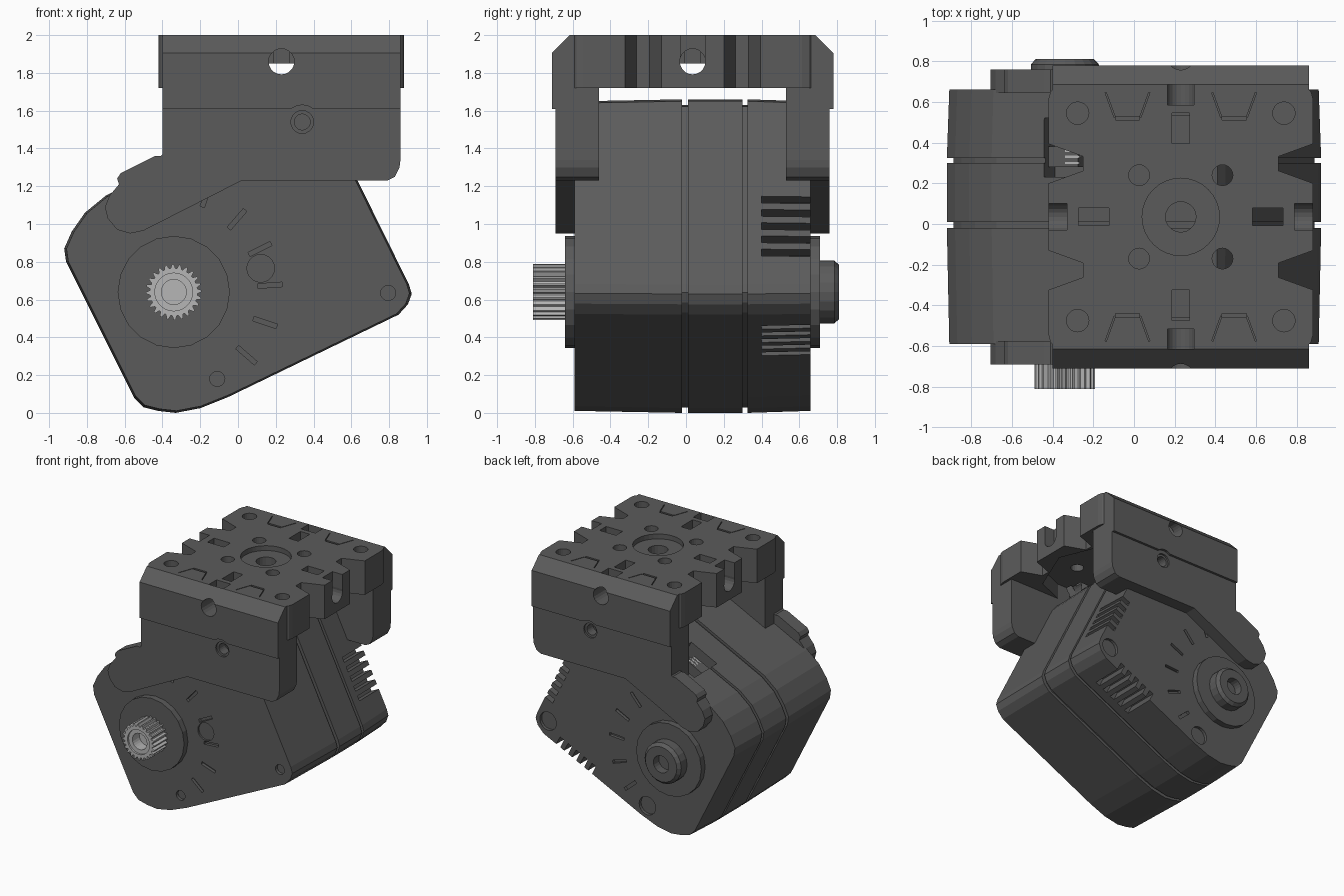
import bpy, bmesh
from math import sin, cos, pi, radians, atan2
from mathutils import Matrix, Vector

if "Cube" in bpy.data.objects:
    bpy.data.objects.remove(bpy.data.objects["Cube"])

MID = 0.035              # middle plane in y
CX = 0.23                # bracket centre in x
TILT = radians(26.3)     # lean of the motor case
AXLE = (-0.34, 0.64)     # output shaft, x and z


def material(name, value):
    m = bpy.data.materials.new(name)
    m.use_nodes = True
    m.diffuse_color = (value, value, value, 1)
    m.node_tree.nodes["Principled BSDF"].inputs["Base Color"].default_value = (value, value, value, 1)
    return m


dark = material("dark grey plastic", 0.105)
steel = material("light grey metal", 0.47)


def box(bm, c, size, ry=0.0, rz=0.0):
    m = (Matrix.Translation(c) @ Matrix.Rotation(rz, 4, 'Z')
         @ Matrix.Rotation(-ry, 4, 'Y') @ Matrix.Diagonal((*size, 1)))
    bmesh.ops.create_cube(bm, size=1, matrix=m)


def cyl(bm, c, r, depth, axis='Y', n=20, r2=None):
    turn = {'X': Matrix.Rotation(pi / 2, 4, 'Y'), 'Y': Matrix.Rotation(pi / 2, 4, 'X'),
            'Z': Matrix.Identity(4)}[axis]
    bmesh.ops.create_cone(bm, cap_ends=True, segments=n, radius1=r, radius2=r if r2 is None else r2,
                          depth=depth, matrix=Matrix.Translation(c) @ turn)


def prism(bm, pts, sections, axis='Y', centre=(0, 0)):
    """Sweep an outline along an axis; each section is (position, scale)."""
    order = {'Y': lambda a, b, t: (a, t, b), 'X': lambda a, b, t: (t, a, b),
             'Z': lambda a, b, t: (a, b, t)}[axis]
    u, v = centre
    rings = [[bm.verts.new(order(u + (a - u) * s, v + (b - v) * s, t)) for a, b in pts]
             for t, s in sections]
    n = len(pts)
    for r1, r2 in zip(rings, rings[1:]):
        for i in range(n):
            bm.faces.new((r1[i], r1[(i + 1) % n], r2[(i + 1) % n], r2[i]))
    bm.faces.new(rings[0])
    bm.faces.new(rings[-1])


def make(name, bm, mat=dark):
    bmesh.ops.recalc_face_normals(bm, faces=bm.faces[:])
    mesh = bpy.data.meshes.new(name)
    bm.to_mesh(mesh)
    bm.free()
    mesh.materials.append(mat)
    ob = bpy.data.objects.new(name, mesh)
    bpy.context.scene.collection.objects.link(ob)
    return ob


def cut(ob, bm):
    """Carve the cutter shapes out of a part, then drop the cutter."""
    tool = make("cutter", bm, ob.data.materials[0])
    tool.hide_render = True
    mod = ob.modifiers.new("cut", 'BOOLEAN')
    mod.operation, mod.solver, mod.use_self, mod.object = 'DIFFERENCE', 'EXACT', True, tool
    bpy.context.view_layer.update()
    done = bpy.data.meshes.new_from_object(ob.evaluated_get(bpy.context.evaluated_depsgraph_get()))
    ob.modifiers.clear()
    ob.data = done
    bpy.data.objects.remove(tool)


# Motor case: leaning outline with two seams round it
case_outline = [(-0.05, 0.085), (0.85, 0.52), (0.9, 0.575), (0.92, 0.63), (0.905, 0.68),
                (0.45, 1.6), (0.41, 1.65), (0.35, 1.66), (0.28, 1.63), (-0.7, 1.15),
                (-0.81, 1.06), (-0.88, 0.96), (-0.92, 0.87), (-0.91, 0.8), (-0.55, 0.08),
                (-0.5, 0.03), (-0.42, 0.01), (-0.33, 0), (-0.2, 0.025)]
bm = bmesh.new()
prism(bm, case_outline,
      [(-0.59, 0.987), (-0.02, 1), (-0.02, 0.965), (0.01, 0.965), (0.01, 1), (0.3, 1),
       (0.3, 0.965), (0.325, 0.965), (0.325, 1), (0.66, 0.987)], centre=(0, 0.83))
case = make("motor_case", bm)

# Carved marks on the case
bm = bmesh.new()
for face in (-0.59, 0.66):
    for i in range(6):
        a = radians(71.5 - 22.5 * i)
        length = 0.07 if i == 0 else 0.13
        box(bm, (AXLE[0] + 0.51 * cos(a), face, AXLE[1] + 0.51 * sin(a)), (length, 0.05, 0.024), a)
    r = 0.04 if face < 0 else 0.075
    for x, z in ((0.795, 0.635), (-0.11, 0.18)):
        cyl(bm, (x, face, z), r, 0.05)
cyl(bm, (0.12, -0.59, 0.765), 0.073, 0.03)
for i in range(5):
    # cooling slots on the two edges beside the right corner
    z = 0.85 + 0.07 * i
    box(bm, (0.905 - (z - 0.68) * 0.4946, 0.55, z), (0.17, 0.3, 0.04), TILT)
    z = 0.31 + 0.035 * i
    box(bm, (-0.05 + (z - 0.085) / 0.483, 0.55, z), (0.04, 0.3, 0.17), TILT)
box(bm, (-0.32, 0.375, 1.32), (0.26, 0.29, 0.22), TILT)
cut(case, bm)

# Plug socket in the top recess
bm = bmesh.new()
box(bm, (-0.33, 0.33, 1.24), (0.16, 0.1, 0.08), TILT)
make("plug_socket", bm)
bm = bmesh.new()
for i in range(3):
    box(bm, (-0.3, 0.3 + 0.03 * i, 1.29), (0.08, 0.012, 0.02), TILT)
make("plug_pins", bm, steel)

# Bearing rings and rear hub
for name, y in (("front_ring", -0.605), ("rear_ring", 0.675)):
    bm = bmesh.new()
    cyl(bm, (AXLE[0], y, AXLE[1]), 0.297, 0.07, n=20)
    make(name, bm)
bm = bmesh.new()
circle = [(AXLE[0] + 0.167 * cos(i * pi / 10), AXLE[1] + 0.167 * sin(i * pi / 10)) for i in range(20)]
prism(bm, circle, [(0.7, 1), (0.785, 1), (0.81, 0.86)], centre=AXLE)
hub = make("rear_hub", bm)
bm = bmesh.new()
cyl(bm, (AXLE[0], 0.81, AXLE[1]), 0.07, 0.14)
cut(hub, bm)

# Splined output shaft
bm = bmesh.new()
TEETH = 24
spline = []
for i in range(TEETH * 4):
    r = 0.148 if i % 4 < 2 else 0.126
    a = 2 * pi * i / (TEETH * 4)
    spline.append((AXLE[0] + r * cos(a), AXLE[1] + r * sin(a)))
prism(bm, spline, [(-0.81, 1), (-0.63, 1)])
shaft = make("output_shaft", bm, steel)
bm = bmesh.new()
cyl(bm, (AXLE[0], -0.81, AXLE[1]), 0.1, 0.03, n=32)
cyl(bm, (AXLE[0], -0.78, AXLE[1]), 0.07, 0.16, n=24, r2=0.064)
cut(shaft, bm)


def bracket_cutter():
    """Holes and slots shared by the top plate and the side arms."""
    bm = bmesh.new()
    for sx in (-1, 1):
        for sy in (-1, 1):
            cyl(bm, (CX + sx * 0.507, MID + sy * 0.51, 1.95), 0.055, 0.3, 'Z')
            cyl(bm, (CX + sx * 0.205, MID + sy * 0.205, 1.9), 0.051, 0.4, 'Z')
            # wedge notches in the open sides
            x0, x1, yc = CX + sx * 0.48, CX + sx * 0.7, MID + sy * 0.262
            prism(bm, [(x0, yc - 0.035), (x1, yc - 0.115), (x1, yc + 0.115), (x0, yc + 0.035)],
                  [(1.6, 1), (2.1, 1)], 'Z')
            # joint lines where the arms lock into the plate
            xc, ye = CX + sx * 0.262, MID + sy * 0.485
            box(bm, (xc, ye, 1.96), (0.12, 0.018, 0.12))
            for k in (-1, 1):
                box(bm, (xc + k * 0.085, ye + sy * 0.065, 2), (0.006, 0.13, 0.02), rz=-k * sy * 0.35)
    for s in (-1, 1):
        # long slots, edge slots and cross holes on each side
        box(bm, (CX + s * 0.428, MID, 1.9), (0.15, 0.085, 0.4))
        box(bm, (CX, MID + s * 0.435, 1.9), (0.085, 0.15, 0.3))
        box(bm, (CX + s * 0.61, MID, 1.96), (0.1, 0.13, 0.2))
        box(bm, (CX, MID + s * 0.6, 1.96), (0.13, 0.1, 0.2))
        cyl(bm, (CX + s * 0.61, MID, 1.86), 0.068, 0.22, 'X')
        cyl(bm, (CX, MID + s * 0.65, 1.86), 0.068, 0.4, 'Y')
    return bm


# Top plate: rounded square, hollow beneath
bm = bmesh.new()
rounded = []
for q in range(4):
    for k in range(4):
        a = q * pi / 2 + k * pi / 6
        sx, sy = (1, -1, -1, 1)[q], (1, 1, -1, -1)[q]
        rounded.append((CX + sx * 0.58 + 0.07 * cos(a), MID + sy * 0.58 + 0.07 * sin(a)))
prism(bm, rounded, [(1.72, 1), (2, 1)], 'Z')
plate = make("top_plate", bm)
cut(plate, bracket_cutter())
bm = bmesh.new()
cyl(bm, (CX, MID, 2), 0.19, 0.08, 'Z', 32)
cyl(bm, (CX, MID, 1.9), 0.075, 0.4, 'Z')
cyl(bm, (CX, MID, 1.75), 0.56, 0.2, 'Z', 8)
cut(plate, bm)

# Side arms and feet, front and back
foot_outline = [(-0.36, 1.4), (-0.41, 1.36), (-0.44, 1.36), (-0.62, 1.27), (-0.64, 1.24), (-0.63, 1.21),
                (-0.68, 1.15), (-0.705, 1.09), (-0.69, 1.03), (-0.64, 0.97), (-0.57, 0.95),
                (-0.5, 0.965), (0.03, 1.235), (0.03, 1.4)]
arm_outline = [(-0.4, 1.23), (0.79, 1.23), (0.83, 1.25), (0.855, 1.3), (0.86, 1.34), (0.86, 1.63), (-0.4, 1.63)]
for side, s in (("front", -1), ("back", 1)):
    bm = bmesh.new()
    prism(bm, foot_outline, [(MID + s * 0.61, 1), (MID + s * 0.725, 1)])
    make(side + "_foot", bm)

    bm = bmesh.new()
    prism(bm, arm_outline, [(MID + s * 0.495, 1), (MID + s * 0.725, 1)])
    lower = make(side + "_arm_lower", bm)
    bm = bmesh.new()
    cyl(bm, (0.34, MID + s * 0.725, 1.54), 0.06, 0.03)
    cyl(bm, (0.34, MID + s * 0.7, 1.54), 0.042, 0.14)
    cut(lower, bm)

    bm = bmesh.new()
    profile = [(0.495, 1.61), (0.745, 1.61), (0.745, 1.905), (0.65, 2), (0.62, 2), (0.62, 1.9), (0.495, 1.9)]
    prism(bm, [(MID + s * d, z) for d, z in profile], [(-0.4, 1), (0.86, 1)], 'X')
    upper = make(side + "_arm_upper", bm)
    bm = bracket_cutter()
    cyl(bm, (0.34, MID + s * 0.755, 1.54), 0.09, 0.06)
    cut(upper, bm)
